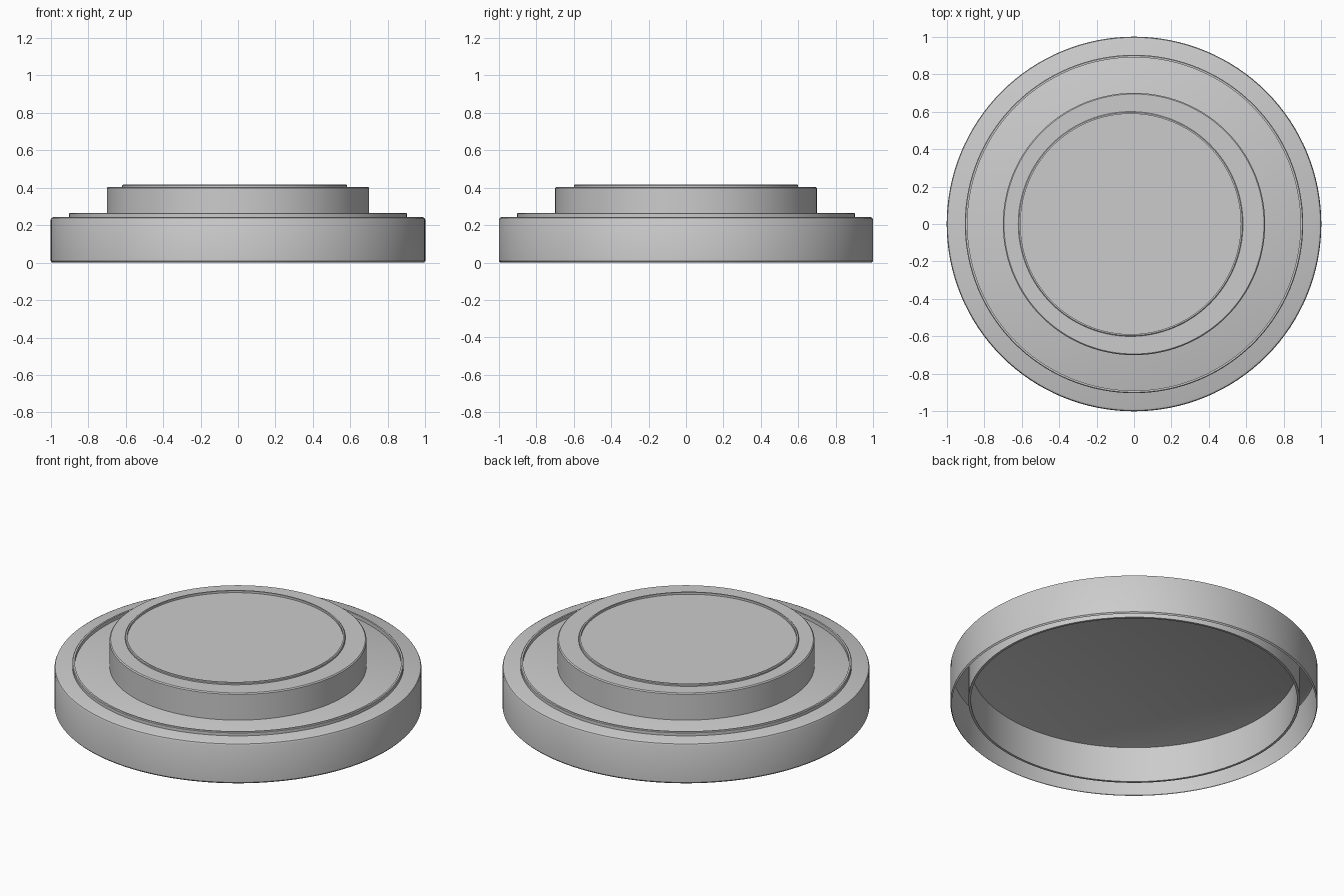
import bpy, bmesh, math

if "Cube" in bpy.data.objects:
    bpy.data.objects.remove(bpy.data.objects["Cube"])

SEGMENTS = 128


def lathe(name, profile, x=0.0, closed=False):
    """Spin an (r, z) profile round the z axis; points on the axis merge to a cap."""
    bm = bmesh.new()
    rings = []
    for r, z in profile:
        if r == 0:
            rings.append([bm.verts.new((0, 0, z))] * SEGMENTS)
        else:
            rings.append([bm.verts.new((r * math.cos(math.tau * i / SEGMENTS),
                                        r * math.sin(math.tau * i / SEGMENTS), z))
                          for i in range(SEGMENTS)])
    pairs = list(zip(rings, rings[1:]))
    if closed:
        pairs.append((rings[-1], rings[0]))
    for low, high in pairs:
        for i in range(SEGMENTS):
            j = (i + 1) % SEGMENTS
            corners = [low[i], low[j], high[j], high[i]]
            bm.faces.new(list(dict.fromkeys(corners)))
    mesh = bpy.data.meshes.new(name)
    bm.to_mesh(mesh)
    bm.free()
    obj = bpy.data.objects.new(name, mesh)
    obj.location.x = x
    bpy.context.collection.objects.link(obj)
    bpy.ops.object.select_all(action='DESELECT')
    obj.select_set(True)
    bpy.context.view_layer.objects.active = obj
    bpy.ops.object.shade_smooth_by_angle(angle=math.radians(40))
    return obj


def thin_ring(name, inner, outer, bottom, top, x=0.0):
    """Thin-walled band standing slightly proud of the surface."""
    return lathe(name, [(outer, bottom), (outer, top - 0.004), (outer - 0.004, top),
                        (inner, top), (inner, bottom)], x, closed=True)


# Wide base cap, open underneath, with rounded edges
lathe("base_cap", [(0.993, 0), (1, 0.008), (1, 0.228), (0.996, 0.238),
                   (0.986, 0.243), (0, 0.243)])

# Thin band running through the base cap
thin_ring("base_band", 0.889, 0.903, 0.03, 0.265)

# Raised upper disc
lathe("upper_disc", [(0.7, 0.243), (0.7, 0.398), (0.694, 0.404), (0, 0.404)])

# Thin band on the upper disc, slightly off centre
thin_ring("upper_band", 0.588, 0.6, 0.36, 0.416, x=-0.018)
